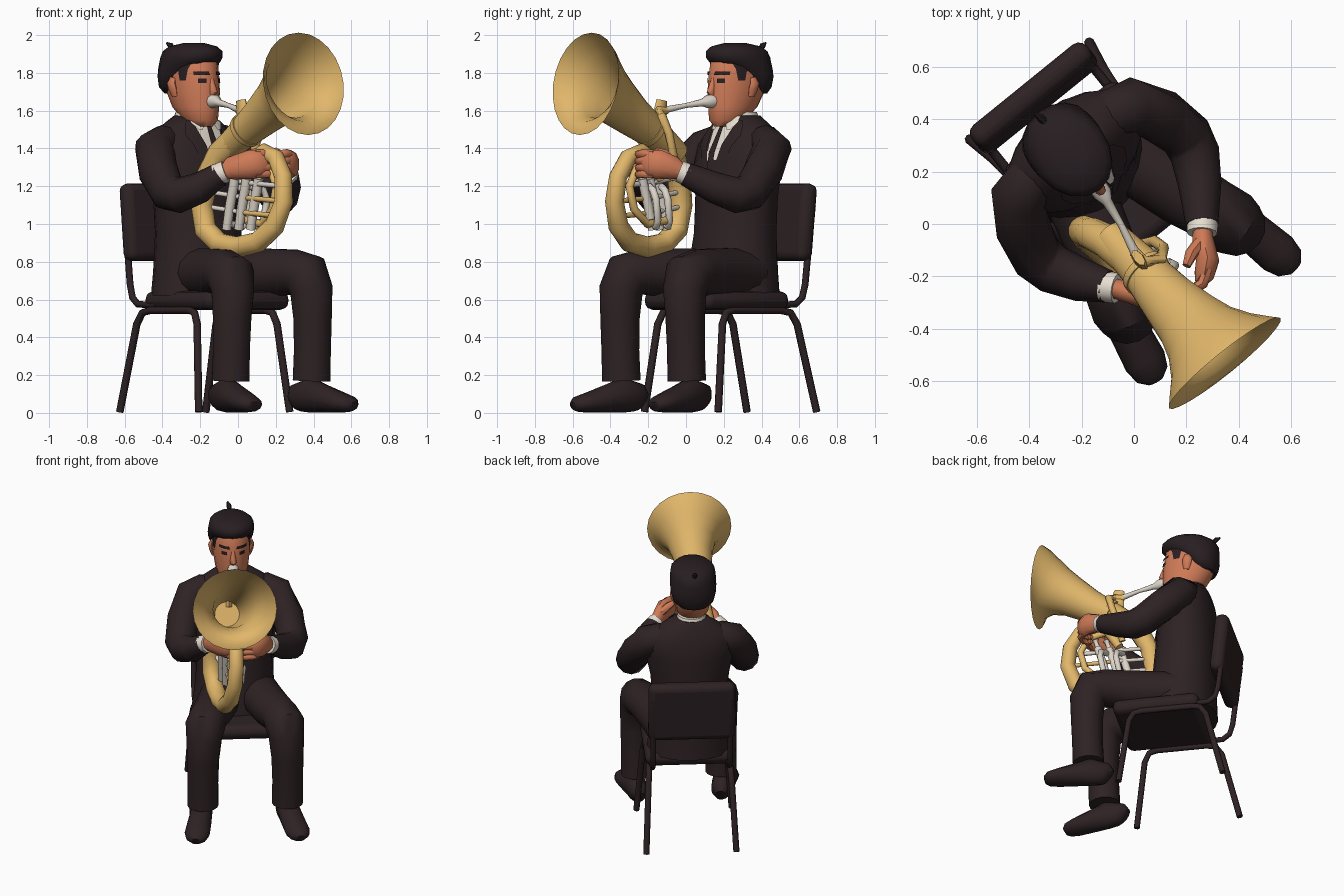
import bpy, bmesh, math
from mathutils import Vector

TURN = math.radians(39)  # the whole group faces between front and right


def material(name, rgb):
    m = bpy.data.materials.new(name)
    m.diffuse_color = (*rgb, 1)
    return m


SUIT = material("dark_suit", (0.027, 0.016, 0.018))
HAIR = material("black_hair", (0.021, 0.013, 0.015))
CHAIR = material("chair_black", (0.027, 0.016, 0.018))
SKIN = material("skin", (0.62, 0.195, 0.095))
GOLD = material("brass", (0.75, 0.47, 0.145))
SILVER = material("silver", (0.72, 0.66, 0.58))
SHIRT = material("shirt_white", (0.83, 0.76, 0.66))


def finish(bm, name, mat):
    me = bpy.data.meshes.new(name)
    bm.to_mesh(me)
    bm.free()
    me.materials.append(mat)
    ob = bpy.data.objects.new(name, me)
    bpy.context.collection.objects.link(ob)
    ob.rotation_euler.z = TURN
    return ob


def loft(name, rows, mat, sides=12, ref=(1, 0, 0), cap=(True, True), flip=False, level=False):
    """Rows are (left, forward, up, radius[, second radius])."""
    bm = bmesh.new()
    pts = [Vector((r[0], -r[1], r[2])) for r in rows]
    ref, rings = Vector(ref), []
    for i, r in enumerate(rows):
        t = Vector((0, 0, 0))
        if i > 0:
            t += (pts[i] - pts[i - 1]).normalized()
        if i < len(pts) - 1:
            t += (pts[i + 1] - pts[i]).normalized()
        t = Vector((0, 0, 1)) if level else t.normalized()
        s = (ref - t * ref.dot(t)).normalized()
        u = t.cross(s)
        rings.append([bm.verts.new(pts[i] + s * r[3] * math.cos(k * math.tau / sides)
                                   + u * r[-1] * math.sin(k * math.tau / sides)) for k in range(sides)])
    for p, q in zip(rings, rings[1:]):
        for k in range(sides):
            j = (k + 1) % sides
            bm.faces.new((p[k], p[j], q[j], q[k]))
    if cap[0]:
        bm.faces.new(rings[0][::-1])
    if cap[1]:
        bm.faces.new(rings[-1])
    if flip:
        bmesh.ops.reverse_faces(bm, faces=bm.faces)
    return finish(bm, name, mat)


def stack(name, rings, mat, sides=16, a=0):
    """Upright body from level (up, forward, half width, half depth) rings."""
    return loft(name, [(a, b, z, w, d) for z, b, w, d in rings], mat, sides, level=True)


def plate(name, rings, rows, mat, lift=0.007, cols=4, shift=0):
    """Thin patch lying on the front of a stacked body; rows are (up, from, to)."""
    def front(a, z):
        for p, q in zip(rings, rings[1:]):
            if p[0] <= z <= q[0]:
                f = (z - p[0]) / (q[0] - p[0])
                b, w, d = [p[i] + (q[i] - p[i]) * f for i in (1, 2, 3)]
                return b + d * math.sqrt(max(0, 1 - (a / w) ** 2)) + lift
    bm = bmesh.new()
    grid = []
    for z, a0, a1 in rows:
        line = [a0 + (a1 - a0) * k / cols for k in range(cols + 1)]
        grid.append([bm.verts.new((a + shift, -front(a, z), z)) for a in line])
    for p, q in zip(grid, grid[1:]):
        for k in range(cols):
            bm.faces.new((p[k], q[k], q[k + 1], p[k + 1]))
    bm.normal_update()
    bmesh.ops.reverse_faces(bm, faces=[f for f in bm.faces if f.normal.y > 0])
    return finish(bm, name, mat)


def box(name, centre, size, mat, bevel, tilt=0):
    bm = bmesh.new()
    bmesh.ops.create_cube(bm, size=1)
    c, s = math.cos(tilt), math.sin(tilt)
    for v in bm.verts:
        x, y, z = v.co.x * size[0], v.co.y * size[1], v.co.z * size[2]
        v.co = (centre[0] + x, -centre[1] + y * c - z * s, centre[2] + y * s + z * c)
    m = finish(bm, name, mat).modifiers.new("round", 'BEVEL')
    m.width, m.segments = bevel, 3


def place(rows, side, da=0, db=0):
    return [(r[0] * side + da, r[1] + db, *r[2:]) for r in rows]


SIDES = ((1, "left"), (-1, "right"))

# Chair: cushion, backrest, bent tube frame
box("seat", (0.015, -0.195, 0.595), (0.56, 0.57, 0.1), CHAIR, 0.045)
box("backrest", (0.005, -0.615, 1.01), (0.565, 0.095, 0.41), CHAIR, 0.04, -0.1)
for side, tag in SIDES:
    loft(tag + "_chair_legs", [(side * a + .01, b, z, 0.02) for a, b, z in (
        (.293, -.645, .005), (.27, -.53, .47), (.265, -.49, .53), (.26, -.43, .543),
        (.26, -.1, .543), (.265, -.05, .53), (.272, -.02, .47), (.31, .04, .005))], CHAIR, 8)
    loft(tag + "_back_upright", [(side * .25 + .005, b, z, 0.018) for b, z in (
        (-.38, .57), (-.54, .575), (-.585, .61), (-.605, .68), (-.655, 1.1))], CHAIR, 8)

# Jacket with shirt front, tie, collar wings and lapels
torso = [(.62, -.315, .28, .235), (.75, -.32, .262, .225), (.95, -.335, .243, .205), (1.15, -.345, .255, .195),
         (1.32, -.355, .29, .19), (1.42, -.37, .295, .165), (1.49, -.38, .24, .135), (1.54, -.38, .16, .115), (1.575, -.38, .1, .095)]
stack("jacket", torso, SUIT, 20)
plate("shirt_front", torso, [(1.57, -.07, .07), (1.53, -.085, .085), (1.48, -.075, .075), (1.38, -.052, .052), (1.2, -.005, .005)], SHIRT)
plate("tie", torso, [(1.555, -.02, .02), (1.51, -.015, .015), (1.38, -.025, .025), (1.22, -.012, .012)], SUIT, .014)
for side, tag in SIDES:
    plate(tag + "_collar_wing", torso, [(1.572, side * .012, side * .085), (1.54, side * .025, side * .1),
          (1.5, side * .05, side * .075)], SHIRT, .018)
    plate(tag + "_lapel", torso, [(1.55, side * .085, side * .11), (1.53, side * .088, side * .13), (1.47, side * .073, side * .155),
          (1.42, side * .06, side * .135), (1.2, side * .004, side * .03)], SUIT, .015)

# Neck, collar and head
HX = -0.018
stack("neck", [(1.48, -.37, .075, .08), (1.63, -.36, .075, .085)], SKIN, 12, HX)
stack("collar", [(1.52, -.375, .114, .114), (1.55, -.37, .103, .11), (1.592, -.37, .09, .097)], SHIRT, 14, HX / 2)
head = [(1.515, -.28, .05, .06), (1.55, -.295, .085, .105), (1.62, -.333, .108, .145), (1.7, -.355, .12, .17),
        (1.78, -.365, .124, .172), (1.86, -.37, .12, .163), (1.92, -.37, .08, .12)]
stack("head", head, SKIN, 16, HX)
stack("hair", [(1.69, -.475, .085, .06), (1.725, -.46, .13, .09), (1.78, -.44, .147, .122), (1.82, -.415, .15, .147),
               (1.855, -.385, .15, .175), (1.88, -.37, .148, .187), (1.915, -.36, .142, .178), (1.94, -.355, .115, .145),
               (1.957, -.35, .05, .07)], HAIR, 16, HX)
loft("hair_curl", [(-.02, -.46, 1.9, .03), (-.02, -.52, 1.92, .014), (-.022, -.54, 1.945, .016), (-.028, -.565, 1.958, .006)], HAIR, 6)
loft("nose", [(HX, -.205, 1.775, .012), (HX, -.19, 1.72, .019), (HX, -.183, 1.7, .022), (HX, -.198, 1.68, .015)], SKIN, 8)
for side, tag in SIDES:
    plate(tag + "_sideburn", head, [(1.86, side * .09, side * .118), (1.82, side * .105, side * .121), (1.76, side * .112, side * .121)], HAIR, .012, 4, HX)
    plate(tag + "_eyebrow", head, [(1.808, side * .025, side * .09), (1.79, side * .02, side * .09)], HAIR, .008, 4, HX)
    plate(tag + "_eye", head, [(1.77, side * .04, side * .075), (1.747, side * .04, side * .075)], HAIR, .006, 4, HX)
    loft(tag + "_ear", [(side * .116 + HX, -.365, 1.675, .012, .018), (side * .128 + HX, -.37, 1.715, .016, .03),
                        (side * .134 + HX, -.375, 1.745, .016, .03), (side * .126 + HX, -.37, 1.775, .01, .018)], SKIN, 8)

# Arms and hands
UP = (0, 0, 1)
for side, tag, far, da, db in ((1, "left", .05, 0, 0), (-1, "right", 0, -.025, -.04)):
    loft(tag + "_sleeve", place([(.1, -.38, 1.42, .07), (.2, -.375, 1.428, .098), (.28, -.355, 1.395, .108), (.34, -.25, 1.275, .106),
         (.366, -.135, 1.168, .1), (.348, -.06, 1.152, .095), (.29, .04, 1.193, .083)], side)
         + place([(.2, .165, 1.265, .062)], side, da, db), SUIT, 12, UP)
    loft(tag + "_cuff", place([(.215, .15, 1.257, .06), (.18, .19, 1.278, .058)], side, da, db), SHIRT, 12, UP)
    loft(tag + "_hand", place([(.19, .18, 1.275, .038), (.165, .215, 1.295, .062, .042)], side, da, db)
         + place([(.13, .26 + far / 2, 1.315, .076, .046), (.085, .295 + far / 2, 1.32, .074, .04), (.055, .31 + far / 2, 1.32, .05, .024)], side), SKIN, 10, UP)
    for k in range(4):
        z = 1.37 - k * .036
        loft(f"{tag}_finger_{k + 1}", place([(.11, .285 + far / 2, z, .021), (.06, .315 + far / 2, z + .004, .023),
             (.015, .31 + far / 2, z, .021), (-.005, .28 + far / 2, z - .006, .014)], side), SKIN, 7, UP)
    loft(tag + "_thumb", place([(.16, .21, 1.32, .026), (.1, .225, 1.37, .025), (.055, .25, 1.39, .016)], side), SKIN, 7, UP)

# Trousers and shoes
for side, tag in SIDES:
    loft(tag + "_trouser", place([(.11, -.32, .735, .13), (.14, -.15, .74, .135), (.19, .02, .742, .13), (.235, .14, .745, .122),
         (.258, .218, .727, .13), (.268, .25, .65, .116), (.274, .252, .5, .104), (.276, .248, .33, .1), (.275, .242, .17, .102)],
         side, .03), SUIT, 14)
    shoe = [(0, .06, .035, .055), (.07, .08, .064, .078), (.3, .095, .072, .094), (.48, .078, .077, .077),
            (.8, .054, .082, .053), (.94, .045, .066, .042), (1, .035, .035, .025)]
    loft(tag + "_shoe", [(side * (.262 + .08 * f) + .03, .105 + .41 * f, z, w, h) for f, z, w, h in shoe], SUIT, 12)

# Horn: bell, inner bell, body loop
loft("bell", [(-.1, -.02, 1.37, .067), (-.085, .14, 1.475, .084), (-.08, .3, 1.57, .108), (-.07, .42, 1.648, .132),
     (-.067, .5, 1.695, .16), (-.065, .565, 1.724, .203), (-.065, .61, 1.739, .25), (-.065, .63, 1.742, .274)],
     GOLD, 24, cap=(True, False))
loft("bell_inside", [(-.085, .16, 1.488, .076), (-.08, .3, 1.57, .1), (-.07, .42, 1.648, .122), (-.067, .5, 1.695, .15),
     (-.065, .565, 1.724, .194), (-.065, .61, 1.739, .244), (-.065, .63, 1.742, .274)], GOLD, 24, cap=(True, False), flip=True)
loft("body_loop", [(-.09, .1, 1.45, .076), (-.12, -.01, 1.37, .066), (-.15, -.075, 1.25, .062), (-.165, -.1, 1.1, .06),
     (-.165, -.07, .97, .06), (-.15, .03, .895, .058), (-.13, .16, .877, .057), (-.105, .3, .905, .055), (-.075, .4, .99, .054),
     (-.05, .447, 1.12, .05), (-.04, .43, 1.25, .048), (-.037, .365, 1.35, .046), (-.04, .27, 1.385, .042),
     (-.06, .17, 1.34, .036), (-.07, .11, 1.24, .028)], GOLD, 14)
loft("inner_loop", [(-.03, b, z, .022) for b, z in ((.2, 1.33), (.31, 1.3), (.36, 1.2), (.33, 1.08), (.24, 1.0), (.1, 1.02))], GOLD, 8)
loft("bell_collar", [(-.083, .16, 1.489, .096), (-.082, .185, 1.504, .098)], GOLD, 20)
loft("lead_pipe", [(-.066, .08, 1.6, .021), (-.06, .14, 1.602, .024), (.0, .165, 1.572, .024),
     (.03, .14, 1.48, .022), (.02, .1, 1.36, .022), (-.02, .08, 1.25, .02)], GOLD, 8)
loft("pipe_bracket", [(-.07, .13, 1.54, .026, .05), (-.068, .11, 1.655, .018, .036)], GOLD, 8)
loft("mouthpiece", [(-.018, -.2, 1.65, .036), (-.02, -.165, 1.648, .036), (-.026, -.13, 1.642, .02),
     (-.04, -.03, 1.627, .013), (-.068, .1, 1.602, .019)], SILVER, 10)

# Valves, slides and braces
for k in range(3):
    b, a = .07 + k * .07, -.11 + k * .025
    loft(f"valve_{k + 1}", [(a, b - .03, .97, .024), (a, b, 1.1, .026), (a, b + .04, 1.24, .026)], SILVER, 10)
    loft(f"valve_cap_{k + 1}", [(a, b + .04, 1.24, .016), (a, b + .055, 1.29, .014), (a, b + .058, 1.3, .024)], SILVER, 8)
for k in range(2):
    b, a = .09 + k * .1, -.1 + k * .025
    loft(f"valve_slide_{k + 1}", [(a + x, b + f, z, .019) for x, f, z in (
        (0, 0, 1.2), (.07, .03, 1.18), (.095, .03, 1.13), (.085, .01, 1.02), (.06, 0, .985), (0, -.02, 1.0))], SILVER, 8, (0, 1, 0))
for k, z in enumerate((1.06, 1.14, 1.22)):
    loft(f"back_brace_{k + 1}", [(-.14, -.07, z + .03, .013), (-.08, .15, z, .013)], SILVER, 8)
    loft(f"front_brace_{k + 1}", [(-.08, .15, z, .014), (-.05, .43, z - .02, .014)], GOLD if k < 2 else SILVER, 8)

# Smooth shading with sharp edges kept
bpy.ops.object.select_all(action='SELECT')
bpy.context.view_layer.objects.active = bpy.data.objects["jacket"]
bpy.ops.object.shade_smooth_by_angle(angle=math.radians(50))
